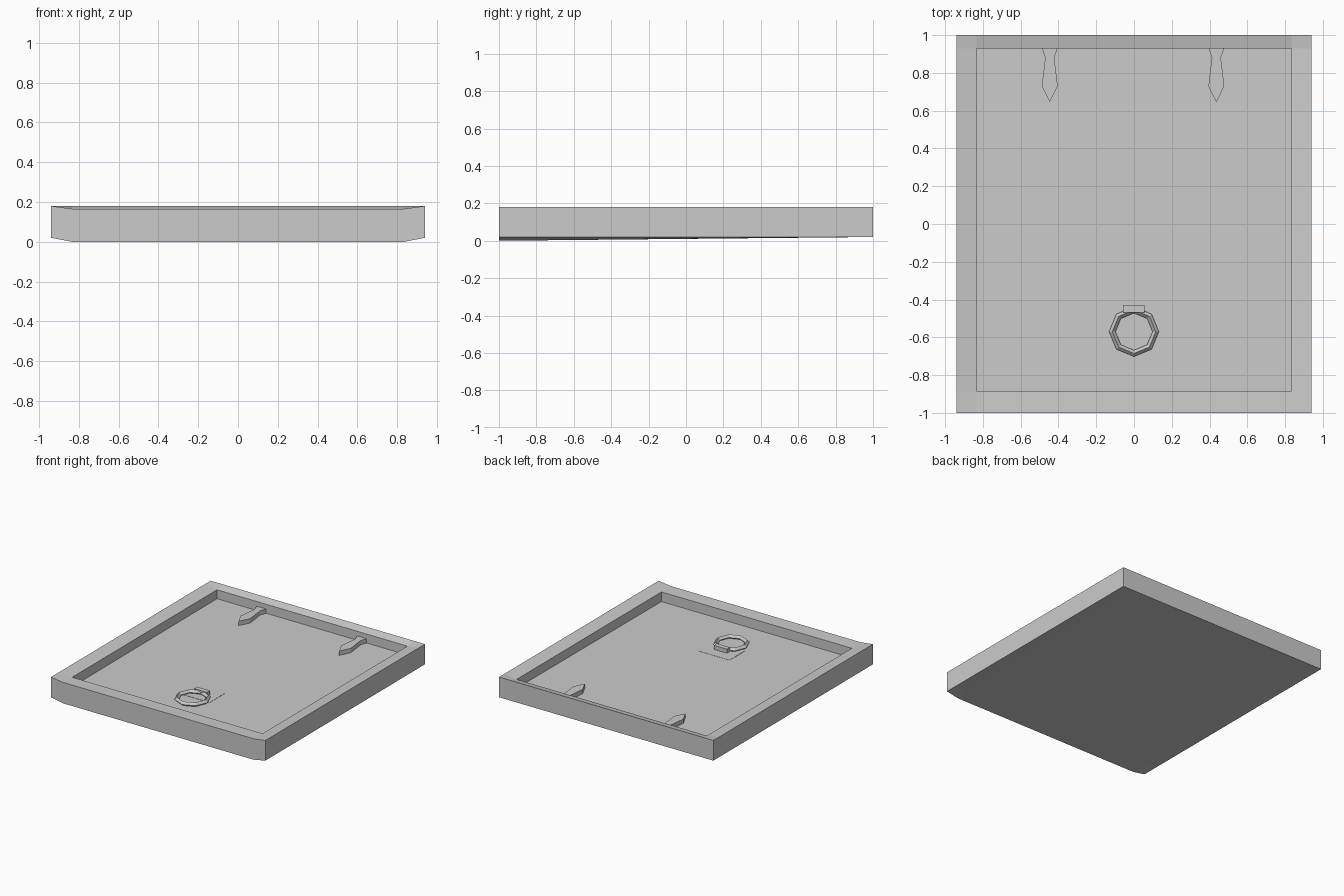
import bpy, bmesh

if "Cube" in bpy.data.objects:
    bpy.data.objects.remove(bpy.data.objects["Cube"])

XS = [-0.94, -0.835, 0.835, 0.94]
YS = [-1.0, -0.885, 0.93, 1.0]


def finish(bm, name):
    bmesh.ops.recalc_face_normals(bm, faces=bm.faces)
    me = bpy.data.meshes.new(name)
    bm.to_mesh(me)
    bm.free()
    ob = bpy.data.objects.new(name, me)
    bpy.context.collection.objects.link(ob)
    return ob


def floor_z(y):
    return 0.089 + 0.003 * y


def prism(name, outline, bottom, top):
    bm = bmesh.new()
    lo = [bm.verts.new((x, y, bottom)) for x, y in outline]
    hi = [bm.verts.new((x, y, top)) for x, y in outline]
    bm.faces.new(lo)
    bm.faces.new(hi)
    n = len(outline)
    for i in range(n):
        j = (i + 1) % n
        bm.faces.new((lo[i], lo[j], hi[j], hi[i]))
    return finish(bm, name)


def rect(x0, x1, y0, y1):
    return [(x0, y0), (x1, y0), (x1, y1), (x0, y1)]


# Panel: worn rim sloping to a sunken floor, bowed underside
def rim_z(i, j):
    if i in (1, 2):
        return (0.166, 0.163, 0.163, 0.18)[j]
    return 0.18


def under_z(i, j):
    return 0.01 * (YS[j] + 1) if i in (1, 2) else 0.02


bm = bmesh.new()
top = [[bm.verts.new((x, y, rim_z(i, j))) for j, y in enumerate(YS)] for i, x in enumerate(XS)]
low = [[bm.verts.new((x, y, under_z(i, j))) for j, y in enumerate(YS)] for i, x in enumerate(XS)]
for i in range(3):
    for j in range(3):
        cell = [(i, j), (i + 1, j), (i + 1, j + 1), (i, j + 1)]
        bm.faces.new([low[a][b] for a, b in cell])
        if (i, j) != (1, 1):
            bm.faces.new([top[a][b] for a, b in cell])
for k in range(3):
    for e in (0, 3):
        bm.faces.new((low[k][e], low[k + 1][e], top[k + 1][e], top[k][e]))
        bm.faces.new((low[e][k], low[e][k + 1], top[e][k + 1], top[e][k]))
inner = [(1, 1), (2, 1), (2, 2), (1, 2)]
sunk = [bm.verts.new((XS[a], YS[b], floor_z(YS[b]))) for a, b in inner]
bm.faces.new(sunk)
for k in range(4):
    (a, b), (c, d) = inner[k], inner[(k + 1) % 4]
    bm.faces.new((top[a][b], top[c][d], sunk[(k + 1) % 4], sunk[k]))
finish(bm, "panel")

# Pointed hinge straps
half = [(0.041, 0.93), (0.024, 0.88), (0.042, 0.73)]
for side, cx in (("left", -0.446), ("right", 0.436)):
    shape = [(cx + w, y) for w, y in half] + [(cx, 0.645)]
    shape += [(cx - w, y) for w, y in reversed(half)]
    prism("hinge_strap_" + side, shape, 0.08, 0.126)

# Pull ring, its bracket and the backing plate
bpy.ops.mesh.primitive_torus_add(major_segments=8, minor_segments=4, major_radius=0.115,
                                 minor_radius=0.017, location=(0, -0.57, 0.1))
bpy.context.object.name = "pull_ring"
prism("ring_bracket", rect(-0.058, 0.056, -0.468, -0.43), 0.08, 0.122)
prism("ring_plate", rect(-0.14, 0.13, -0.54, -0.345), 0.08, 0.0895)
